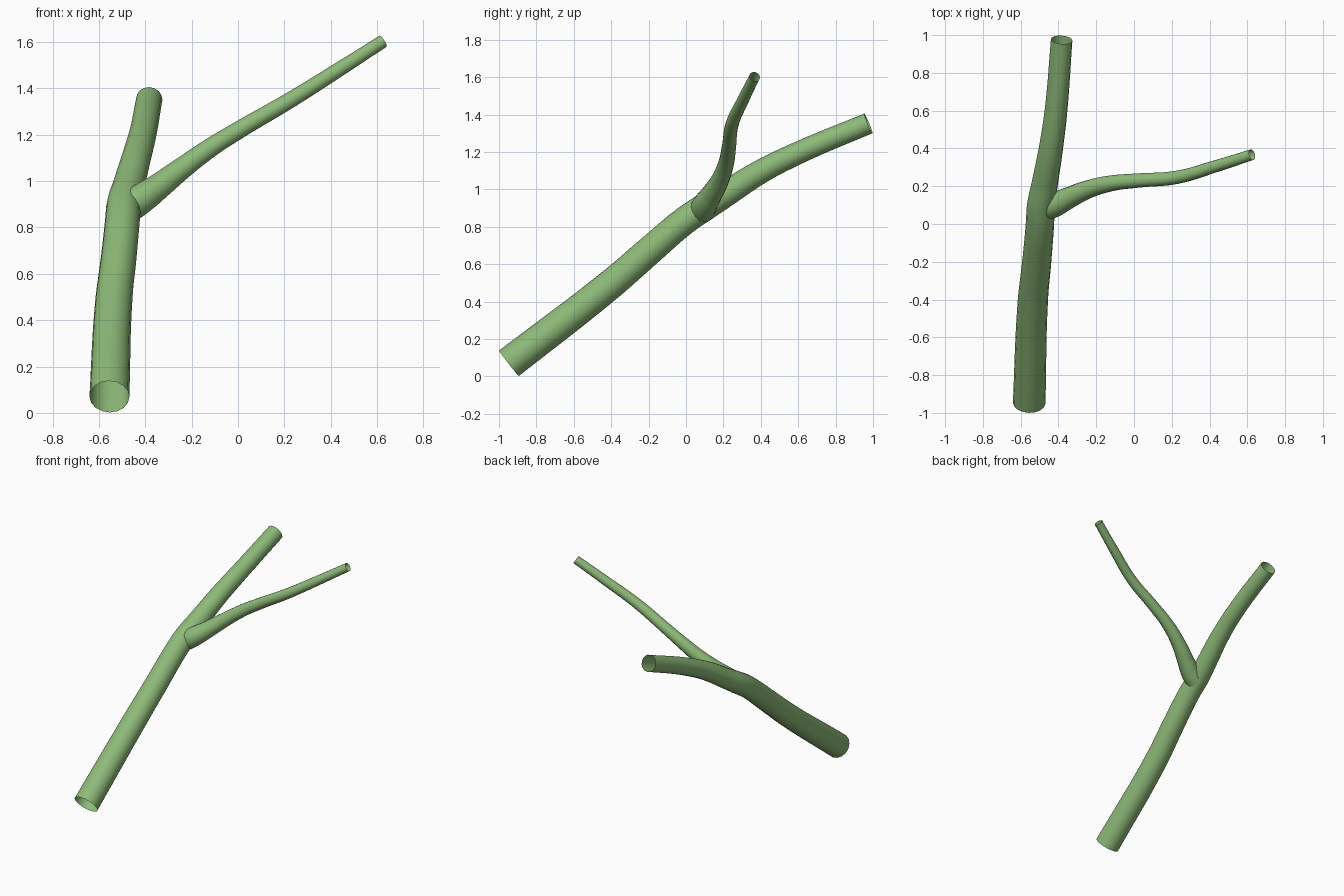
import bpy

cube = bpy.data.objects.get("Cube")
if cube:
    bpy.data.objects.remove(cube, do_unlink=True)

green = bpy.data.materials.new("leaf_green")
green.use_nodes = True
colour = (0.27, 0.49, 0.19, 1.0)
green.diffuse_color = colour
bsdf = next(n for n in green.node_tree.nodes if n.type == 'BSDF_PRINCIPLED')
bsdf.inputs["Base Color"].default_value = colour
bsdf.inputs["Roughness"].default_value = 0.8


def tapered_tube(name, points):
    """Open-ended smooth tube through (x, y, z, radius) points."""
    curve = bpy.data.curves.new(name + "_path", 'CURVE')
    curve.dimensions = '3D'
    curve.bevel_depth = 1.0
    curve.bevel_resolution = 6
    curve.resolution_u = 8
    curve.use_fill_caps = False
    spline = curve.splines.new('BEZIER')
    spline.radius_interpolation = 'CARDINAL'
    spline.bezier_points.add(len(points) - 1)
    for bp, (x, y, z, r) in zip(spline.bezier_points, points):
        bp.co = (x, y, z)
        bp.radius = r
        bp.handle_left_type = bp.handle_right_type = 'AUTO'
    path = bpy.data.objects.new(name + "_path", curve)
    bpy.context.collection.objects.link(path)
    bpy.context.view_layer.update()
    deps = bpy.context.evaluated_depsgraph_get()
    mesh = bpy.data.meshes.new_from_object(path.evaluated_get(deps))
    bpy.data.objects.remove(path, do_unlink=True)
    mesh.name = name
    mesh.materials.clear()
    mesh.materials.append(green)
    for poly in mesh.polygons:
        poly.use_smooth = True
        poly.material_index = 0
    obj = bpy.data.objects.new(name, mesh)
    bpy.context.collection.objects.link(obj)
    return obj


# Thick main stem, leaning backwards
tapered_tube("main_stem", [
    (-0.555, -0.947, 0.070, 0.086),
    (-0.535, -0.400, 0.495, 0.080),
    (-0.515, -0.200, 0.668, 0.077),
    (-0.498, 0.000, 0.838, 0.075),
    (-0.492, 0.100, 0.905, 0.074),
    (-0.475, 0.200, 0.968, 0.070),
    (-0.440, 0.400, 1.095, 0.064),
    (-0.413, 0.600, 1.195, 0.060),
    (-0.383, 0.975, 1.353, 0.057),
])

# Thin side shoot, rising to the model's left
tapered_tube("side_shoot", [
    (-0.480, 0.085, 0.885, 0.069),
    (-0.420, 0.103, 0.922, 0.066),
    (-0.352, 0.135, 0.970, 0.058),
    (-0.252, 0.180, 1.047, 0.049),
    (-0.122, 0.215, 1.142, 0.042),
    (0.020, 0.230, 1.230, 0.038),
    (0.226, 0.247, 1.350, 0.035),
    (0.430, 0.305, 1.478, 0.032),
    (0.625, 0.367, 1.603, 0.029),
])
